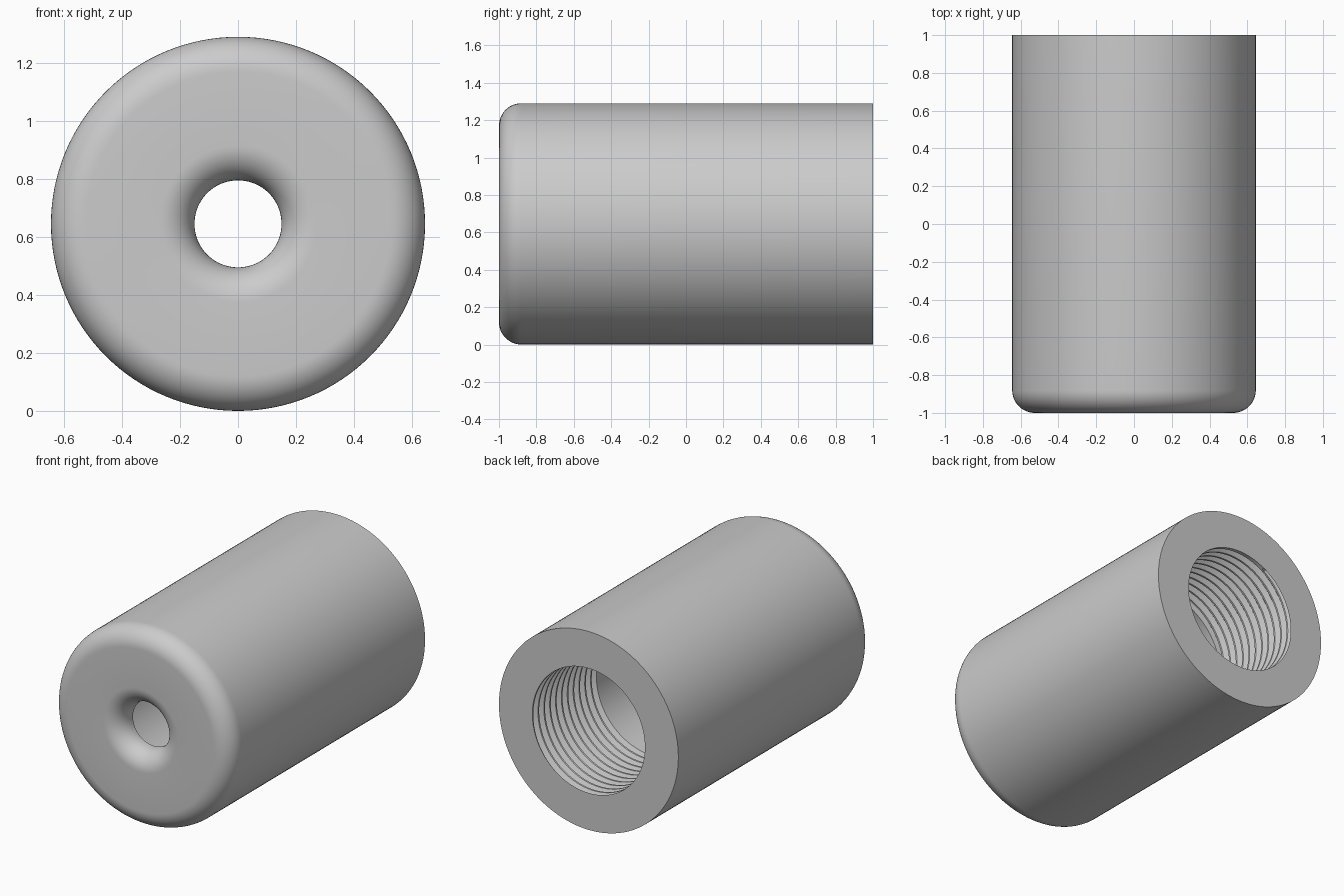
import bpy, bmesh
from math import sin, cos, pi

cube = bpy.data.objects.get("Cube")
if cube:
    bpy.data.objects.remove(cube, do_unlink=True)

N = 128                      # sides around the axis
R, BORE, HOLE = 0.645, 0.405, 0.15
FILLET = 0.12
WALL_Y, THREAD_Y = -0.865, 0.33
PITCH, DEPTH = 0.06, 0.033

steel = bpy.data.materials.new("grey_steel")
steel.use_nodes = True
grey = (0.6, 0.6, 0.6, 1)
steel.diffuse_color = grey
steel.node_tree.nodes["Principled BSDF"].inputs["Base Color"].default_value = grey

bm = bmesh.new()


def point(r, y, j):
    a = 2 * pi * j / N
    return bm.verts.new((r * cos(a), y, R + r * sin(a)))


def arc(cr, cy, start, end, steps=12):
    angles = [start + (end - start) * i / steps for i in range(steps + 1)]
    return [(cr + FILLET * cos(a), cy + FILLET * sin(a)) for a in angles]


# Turned shell: rear face, outer wall, rounded nose, flared hole, bore
front = -1 + FILLET
profile = [(BORE, 1), (R, 1)]
profile += arc(R - FILLET, front, 0, -pi / 2)
profile += arc(HOLE + FILLET, front, -pi / 2, -pi)
profile += [(HOLE, WALL_Y), (BORE, WALL_Y), (BORE, THREAD_Y)]
rings = [[point(r, y, j) for j in range(N)] for r, y in profile]
for a, b in zip(rings, rings[1:]):
    for j in range(N):
        k = (j + 1) % N
        bm.faces.new((a[j], a[k], b[k], b[j]))

# Internal screw thread: a helical grid whose ends fade into the bore
shape = [(0, 0), (0.2, 0), (0.5, 1), (0.7, 1)]
turns = int((1 - THREAD_Y) / PITCH) + 3


def thread_point(j, turn, part):
    offset, depth = shape[part]
    y = THREAD_Y + PITCH * (turn - 1 - j / N + offset)
    inside = THREAD_Y < y < 1
    y = min(max(y, THREAD_Y), 1)
    return point(BORE + (DEPTH * depth if inside else 0), y, j)


columns = [[thread_point(j, t, p) for t in range(turns) for p in range(len(shape))]
           for j in range(N + 1)]
for a, b in zip(columns, columns[1:]):
    for i in range(len(a) - 1):
        bm.faces.new((a[i], a[i + 1], b[i + 1], b[i]))

bmesh.ops.remove_doubles(bm, verts=bm.verts[:], dist=0.0001)
bmesh.ops.recalc_face_normals(bm, faces=bm.faces[:])
mesh = bpy.data.meshes.new("threaded_sleeve")
bm.to_mesh(mesh)
bm.free()
mesh.materials.append(steel)
sleeve = bpy.data.objects.new("threaded_sleeve", mesh)
bpy.context.collection.objects.link(sleeve)

bpy.ops.object.select_all(action="DESELECT")
sleeve.select_set(True)
bpy.context.view_layer.objects.active = sleeve
bpy.ops.object.shade_smooth_by_angle(angle=pi / 6)
